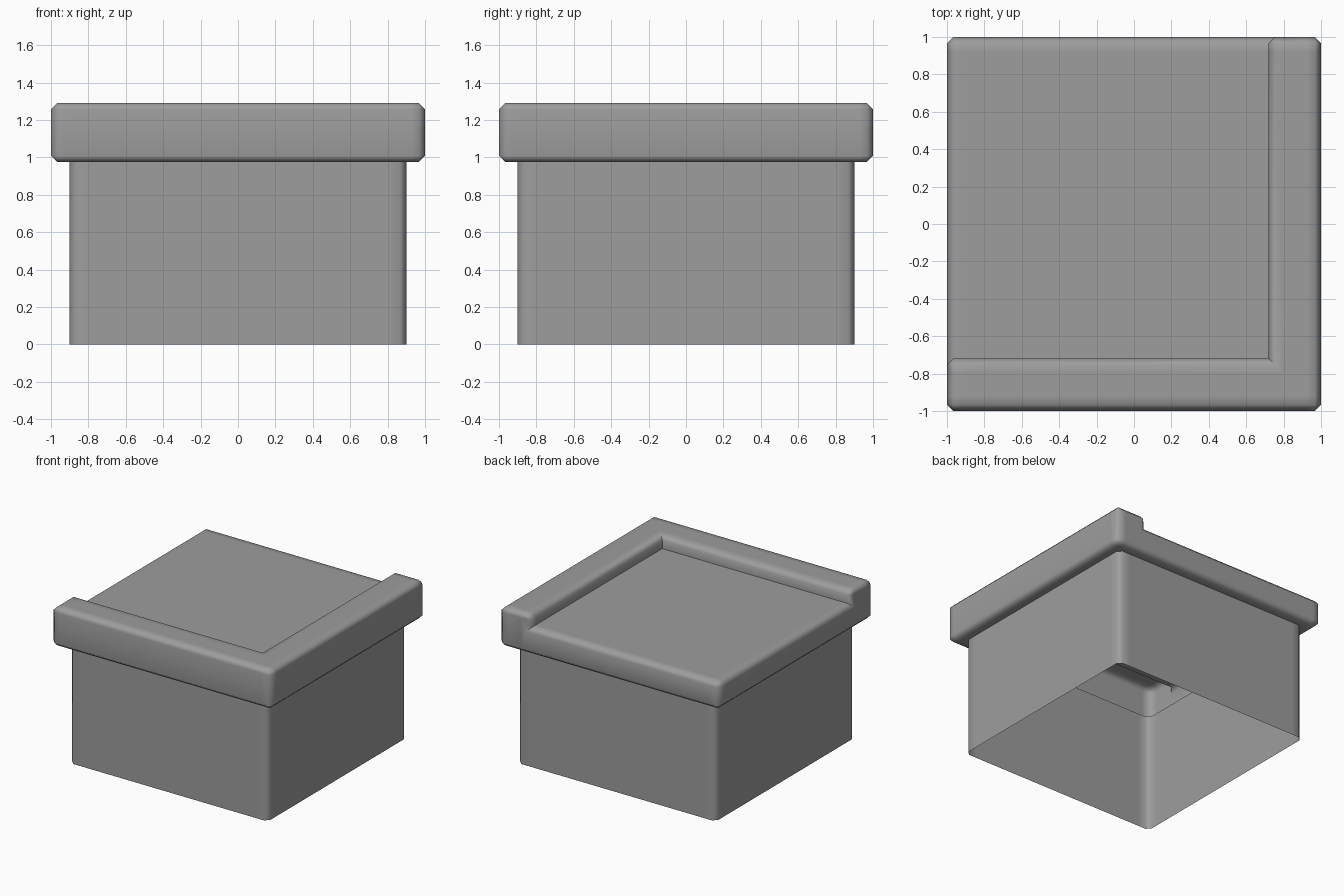
import bpy
import bmesh
from mathutils import Vector

BASE, SLAB = 0.9, 1.0                   # half widths
LIP_Z, FLOOR_Z, RIM_Z = 0.975, 1.19, 1.29
RIM_IN = 0.72                           # inner edge of the raised rim
CHAMFER = 0.033

cube = bpy.data.objects.get("Cube")
if cube:
    bpy.data.objects.remove(cube, do_unlink=True)

grey = bpy.data.materials.new("stone_grey")
grey.use_nodes = True
colour = (0.34, 0.34, 0.34, 1)
grey.diffuse_color = colour
grey.node_tree.nodes["Principled BSDF"].inputs["Base Color"].default_value = colour

bm = bmesh.new()


def ring(half, z):
    return [bm.verts.new((sx * half, sy * half, z))
            for sx, sy in ((-1, -1), (1, -1), (1, 1), (-1, 1))]


def cut(faces, co, no):
    edges = {e for f in faces for e in f.edges}
    verts = {v for f in faces for v in f.verts}
    bmesh.ops.bisect_plane(bm, geom=faces + list(edges) + list(verts),
                           plane_co=co, plane_no=no)


def top_faces():
    return [f for f in bm.faces if f.calc_center_median().z > FLOOR_Z - 0.001]


# Hollow, open-bottomed base that widens into the slab
rings = [ring(BASE, 0), ring(BASE, LIP_Z), ring(SLAB, LIP_Z), ring(SLAB, FLOOR_Z)]
for low, high in zip(rings, rings[1:]):
    for i in range(4):
        j = (i + 1) % 4
        bm.faces.new((low[i], low[j], high[j], high[i]))
bm.faces.new(rings[-1])
bm.normal_update()

# Split the top and raise an L-shaped rim along the front and one side
cut(top_faces(), (RIM_IN, 0, 0), (1, 0, 0))
cut(top_faces(), (0, -RIM_IN, 0), (0, 1, 0))
rim = [f for f in top_faces()
       if f.calc_center_median().x > RIM_IN or f.calc_center_median().y < -RIM_IN]
raised = bmesh.ops.extrude_face_region(bm, geom=rim)["geom"]
bmesh.ops.translate(bm, vec=Vector((0, 0, RIM_Z - FLOOR_Z)),
                    verts=[g for g in raised if isinstance(g, bmesh.types.BMVert)])
bmesh.ops.delete(bm, geom=[f for f in rim if f.is_valid], context='FACES')
bmesh.ops.dissolve_limit(bm, angle_limit=0.02, verts=bm.verts[:], edges=bm.edges[:])
bmesh.ops.recalc_face_normals(bm, faces=bm.faces[:])
if max(bm.faces, key=lambda f: f.calc_center_median().z).normal.z < 0:
    bmesh.ops.reverse_faces(bm, faces=bm.faces[:])
bm.normal_update()

# Chamfer the outward corners only
corners = [e for e in bm.edges if len(e.link_faces) == 2
           and e.calc_face_angle_signed() > 1.2]
bmesh.ops.bevel(bm, geom=corners, offset=CHAMFER, offset_type='OFFSET',
                segments=1, affect='EDGES', clamp_overlap=True)

# Support loops keep the broad faces flat in shading
for offset in (-0.92, -0.8, 0.8, 0.92):
    cut(bm.faces[:], (offset, 0, 0), (1, 0, 0))
    cut(bm.faces[:], (0, offset, 0), (0, 1, 0))

mesh = bpy.data.meshes.new("pedestal_block")
bm.to_mesh(mesh)
bm.free()
mesh.materials.append(grey)
block = bpy.data.objects.new("pedestal_block", mesh)
bpy.context.collection.objects.link(block)

# Smooth chamfers, crisp inner corners
bpy.ops.object.select_all(action='DESELECT')
block.select_set(True)
bpy.context.view_layer.objects.active = block
bpy.ops.object.shade_smooth_by_angle(angle=1.0)
weighted = block.modifiers.new("flat_face_shading", 'WEIGHTED_NORMAL')
weighted.keep_sharp = True
